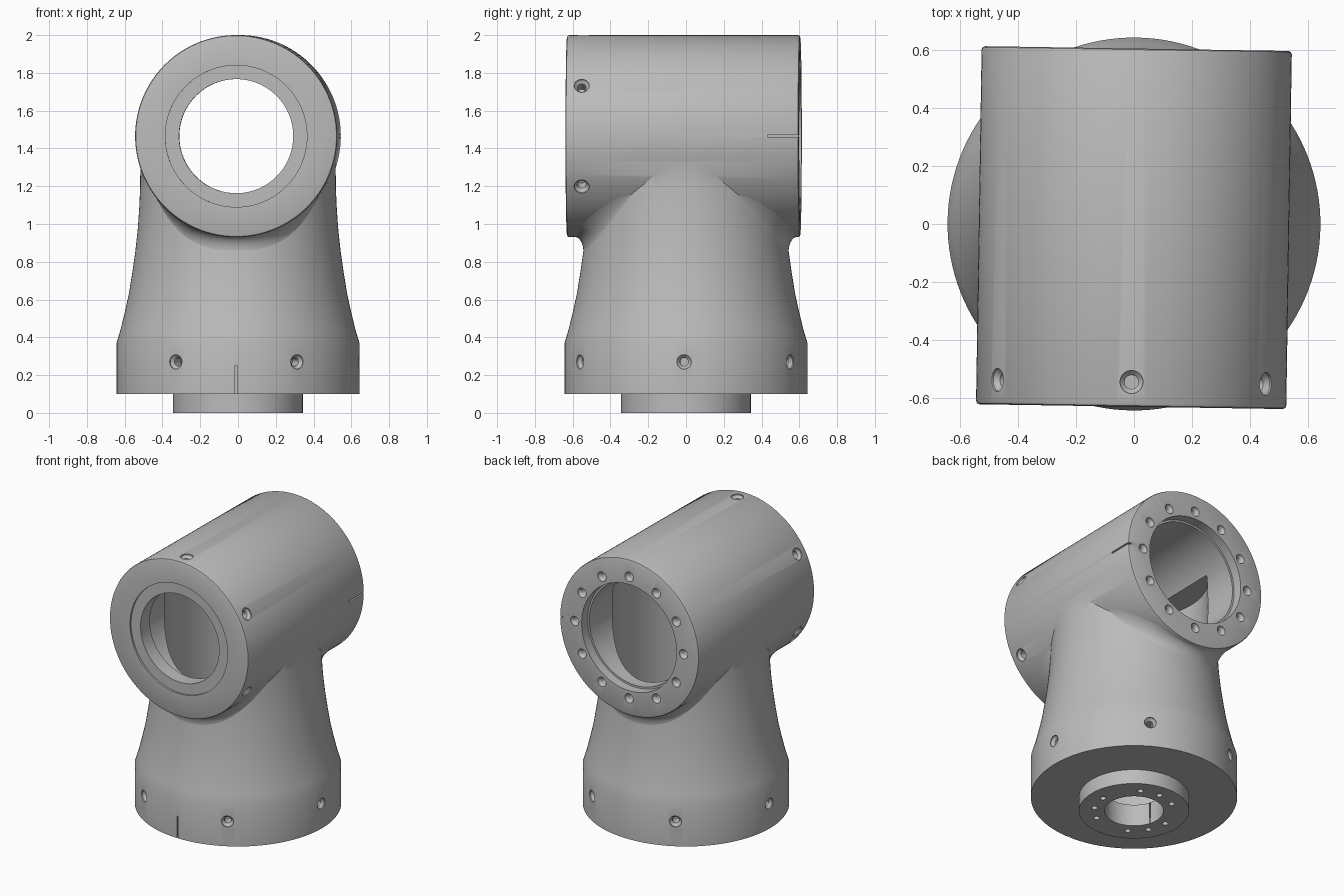
import bpy, bmesh, math
from mathutils import Matrix, Vector

cube = bpy.data.objects.get("Cube")
if cube:
    bpy.data.objects.remove(cube, do_unlink=True)

SEGS = 128
TUBE_Z, TUBE_R = 1.465, 0.535
TWIST = Matrix.Rotation(math.radians(-0.9), 4, 'Z')

grey = bpy.data.materials.new("machined_grey")
grey.use_nodes = True
COLOUR = (0.5, 0.5, 0.5, 1)
grey.diffuse_color = COLOUR
grey.node_tree.nodes["Principled BSDF"].inputs["Base Color"].default_value = COLOUR


def make_object(name, bm):
    mesh = bpy.data.meshes.new(name)
    bm.to_mesh(mesh)
    bm.free()
    mesh.materials.append(grey)
    obj = bpy.data.objects.new(name, mesh)
    bpy.context.collection.objects.link(obj)
    return obj


def add_lathe(bm, profile, origin=(0, 0, 0), axis=(0, 0, 1), segs=SEGS):
    """Revolve (radius, height) points into a closed solid along an axis."""
    part = bmesh.new()
    verts = [part.verts.new((r, 0, z)) for r, z in profile]
    edges = [part.edges.new(pair) for pair in zip(verts, verts[1:])]
    bmesh.ops.spin(part, geom=verts + edges, cent=(0, 0, 0), axis=(0, 0, 1),
                   angle=math.tau, steps=segs)
    bmesh.ops.remove_doubles(part, verts=part.verts, dist=1e-5)
    bmesh.ops.recalc_face_normals(part, faces=part.faces)
    turn = Vector(axis).to_track_quat('Z', 'Y').to_matrix().to_4x4()
    part.transform(Matrix.Translation(origin) @ turn)
    temp = bpy.data.meshes.new("temp")
    part.to_mesh(temp)
    part.free()
    bm.from_mesh(temp)
    bpy.data.meshes.remove(temp)


def lathe(name, profile, **kw):
    bm = bmesh.new()
    add_lathe(bm, profile, **kw)
    return make_object(name, bm)


def boolean(target, tool, operation):
    mod = target.modifiers.new(operation, 'BOOLEAN')
    mod.object, mod.operation, mod.solver = tool, operation, 'EXACT'
    bpy.context.view_layer.objects.active = target
    bpy.ops.object.modifier_apply(modifier=mod.name)
    bpy.data.objects.remove(tool, do_unlink=True)


def smooth(obj, degrees=30):
    bpy.ops.object.select_all(action='DESELECT')
    obj.select_set(True)
    bpy.context.view_layer.objects.active = obj
    bpy.ops.object.shade_smooth_by_angle(angle=math.radians(degrees))


# Flared base and neck
NECK = [(0.643, 0.37), (0.622, 0.44), (0.6, 0.53), (0.578, 0.63), (0.56, 0.74),
        (0.543, 0.86), (0.53, 0.98), (0.522, 1.1), (0.518, 1.2), (0.517, 1.33)]
body = lathe("joint_body", [(0, 0), (0.343, 0), (0.343, 0.1), (0.643, 0.1)]
             + NECK + [(0, 1.33)])

# Horizontal tube with softened rims
FRONT, BACK, B = -0.63, 0.605, 0.012
tube = lathe("cross_tube",
             [(0, FRONT), (TUBE_R - B, FRONT), (TUBE_R - B * 0.3, FRONT + B * 0.3),
              (TUBE_R, FRONT + B), (TUBE_R, BACK - B),
              (TUBE_R - B * 0.3, BACK - B * 0.3), (TUBE_R - B, BACK), (0, BACK)],
             origin=(0, 0, TUBE_Z), axis=(0, 1, 0))
boolean(body, tube, 'UNION')

# Hollow interior: neck cavity, then stepped tube bore
cavity = lathe("cavity_cutter", [(0, -0.1), (0.184, -0.1), (0.184, 0.15), (0.46, 0.15),
                                 (0.46, 1.65), (0, 1.65)])
boolean(body, cavity, 'DIFFERENCE')
bore = lathe("bore_cutter",
             [(0, -0.7), (0.375, -0.7), (0.375, -0.618), (0.302, -0.618), (0.302, -0.52),
              (0.352, -0.52), (0.352, 0.54), (0.365, 0.54), (0.365, 0.7), (0, 0.7)],
             origin=(0, 0, TUBE_Z), axis=(0, 1, 0))
boolean(body, bore, 'DIFFERENCE')

# Screw holes: each cutter runs outward from the surface along its axis
holes = bmesh.new()


def hole(point, axis, rim, shaft, depth):
    add_lathe(holes, [(0, -depth), (shaft, -depth), (shaft, -0.025), (rim, -0.008),
                      (rim, 0.03), (0, 0.03)], origin=point, axis=axis, segs=20)


for k in range(6):                                  # around the base
    a = math.radians(60 * k)
    d = Vector((math.cos(a), math.sin(a), 0))
    hole(d * 0.643 + Vector((0, 0, 0.27)), d, 0.038, 0.022, 0.09)
for deg in (-30, 30, 90, 150, 210):                 # around the tube's front end
    a = math.radians(deg)
    d = Vector((math.cos(a), 0, math.sin(a)))
    hole(d * TUBE_R + Vector((0, -0.545, TUBE_Z)), d, 0.04, 0.024, 0.08)
for k in range(12):
    a = math.radians(30 * k)
    c, s = math.cos(a), math.sin(a)
    hole((0.418 * c, BACK, TUBE_Z + 0.418 * s), (0, 1, 0), 0.032, 0.022, 0.07)
    if k % 4 != 1:                                  # three groups under the foot
        hole((0.25 * c, 0.25 * s, 0), (0, 0, -1), 0.019, 0.019, 0.08)

# Alignment notches on base front and tube side
for centre, size in (((0, -0.643, 0.165), (0.01, 0.05, 0.17)),
                     ((TUBE_R, 0.54, TUBE_Z), (0.05, 0.2, 0.01))):
    bmesh.ops.create_cube(holes, size=1, matrix=Matrix.Translation(centre)
                          @ Matrix.Diagonal((*size, 1)))
boolean(body, make_object("hole_cutter", holes), 'DIFFERENCE')
smooth(body)


# Concave blends between the neck and both overhanging tube ends
def neck_radius(z):
    for (r0, z0), (r1, z1) in zip(NECK, NECK[1:]):
        if z <= z1:
            return r0 + (r1 - r0) * (z - z0) / (z1 - z0)
    return NECK[-1][0]


def blend(name, side):
    bm = bmesh.new()
    rows, cols, half = 10, 48, 0.44
    grid = []
    for i in range(cols + 1):
        x = half * (2 * i / cols - 1)
        drop = 0.11 * (1 - (x / half) ** 4)
        under = TUBE_Z + 0.004 - math.sqrt(TUBE_R ** 2 - x * x)
        line = []
        for j in range(rows + 1):
            t = math.pi / 2 * j / rows
            z = under - drop * (1 - math.sin(t))
            wall = math.sqrt(neck_radius(z) ** 2 - x * x) - 0.003
            reach = min(0.595 - wall, 0.13)
            line.append(bm.verts.new((x, side * (wall + reach * (1 - math.cos(t))), z)))
        grid.append(line)
    for a, b in zip(grid, grid[1:]):
        for j in range(rows):
            quad = [a[j], b[j], b[j + 1], a[j + 1]]
            bm.faces.new(quad if side < 0 else quad[::-1])
    obj = make_object(name, bm)
    smooth(obj, 60)
    return obj


parts = [body, blend("front_blend", -1), blend("back_blend", 1)]
for part in parts:
    part.data.transform(TWIST)
